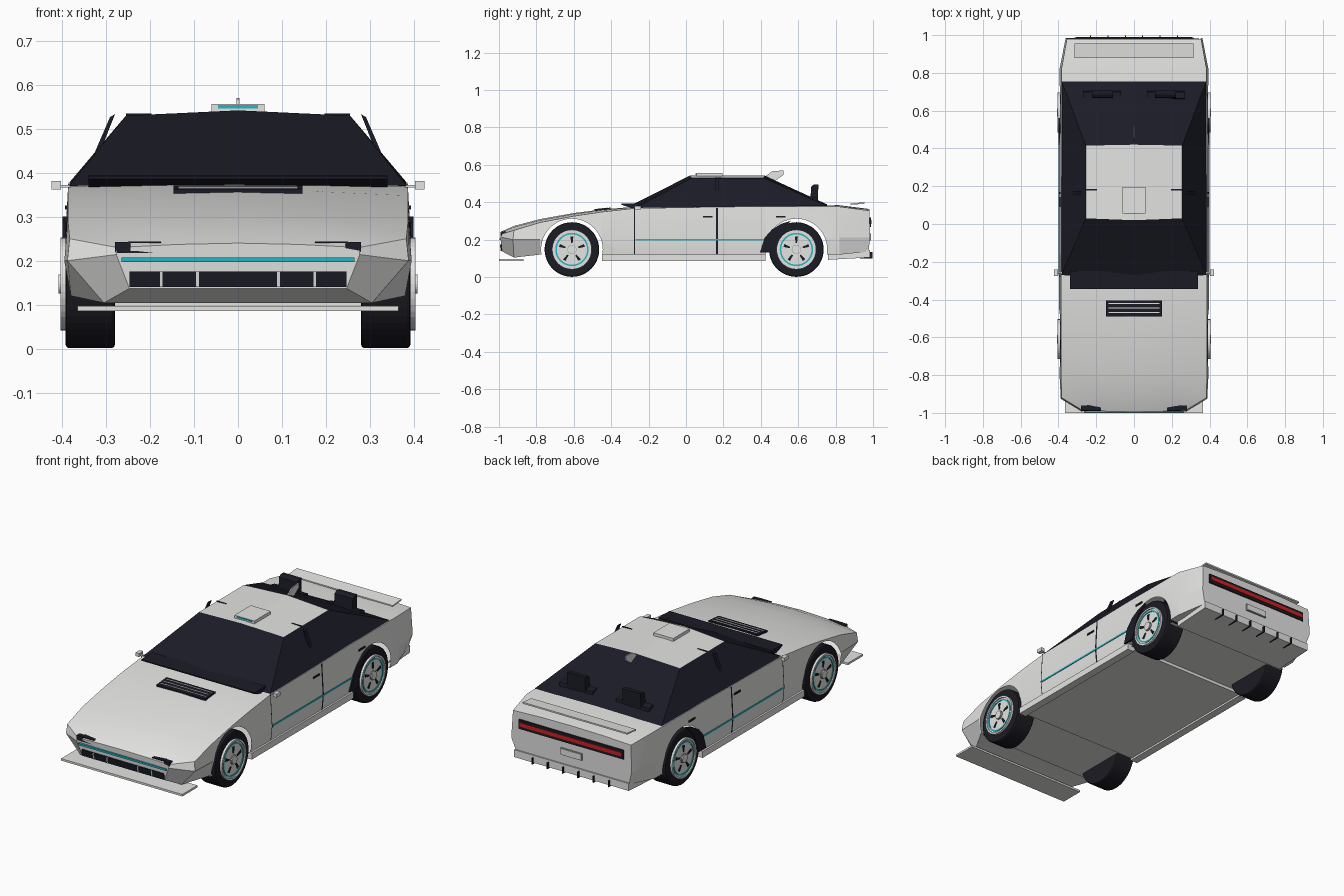
import bpy, bmesh, math
from mathutils import Matrix, Vector

if "Cube" in bpy.data.objects:
    bpy.data.objects.remove(bpy.data.objects["Cube"])


def material(name, rgb):
    m = bpy.data.materials.new(name)
    m.diffuse_color = (*rgb, 1)
    m.use_nodes = True
    m.node_tree.nodes["Principled BSDF"].inputs["Base Color"].default_value = m.diffuse_color
    return m


SILVER = material("silver", (0.78, 0.78, 0.77))
DARK = material("dark_glass", (0.011, 0.011, 0.02))
TYRE = material("tyre_black", (0.011, 0.011, 0.017))
TEAL = material("teal", (0.02, 0.46, 0.56))
RED = material("red", (0.62, 0.015, 0.015))
GREY = material("mid_grey", (0.42, 0.42, 0.42))


def add(name, verts, faces, *mats):
    me = bpy.data.meshes.new(name)
    me.from_pydata([tuple(v) for v in verts], [], faces)
    bm = bmesh.new()
    bm.from_mesh(me)
    bmesh.ops.recalc_face_normals(bm, faces=bm.faces)
    bm.to_mesh(me)
    bm.free()
    for m in mats:
        me.materials.append(m)
    ob = bpy.data.objects.new(name, me)
    bpy.context.collection.objects.link(ob)
    return ob


def prism(name, mat, pts, x0, x1):
    """Extrude a (y, z) outline from x0 to x1."""
    n = len(pts)
    verts = [(x, y, z) for x in (x0, x1) for y, z in pts]
    faces = [tuple(range(n)), tuple(range(n, 2 * n))]
    faces += [(i, (i + 1) % n, n + (i + 1) % n, n + i) for i in range(n)]
    return add(name, verts, faces, mat)


def box(name, mat, x, y, z):
    return prism(name, mat, [(y[0], z[0]), (y[1], z[0]), (y[1], z[1]), (y[0], z[1])], *x)


def disc(name, mat, y, z, r, x0, x1, n=40):
    pts = [(y + r * math.cos(2 * math.pi * i / n), z + r * math.sin(2 * math.pi * i / n)) for i in range(n)]
    return prism(name, mat, pts, x0, x1)


def ring(name, mat, y, z, r0, r1, x0, x1, n=40):
    verts, faces = [], []
    for i in range(n):
        a = 2 * math.pi * i / n
        for r, x in ((r0, x0), (r1, x0), (r1, x1), (r0, x1)):
            verts.append((x, y + r * math.cos(a), z + r * math.sin(a)))
        for k in range(4):
            j = (i + 1) % n
            faces.append((4 * i + k, 4 * i + (k + 1) % 4, 4 * j + (k + 1) % 4, 4 * j + k))
    return add(name, verts, faces, mat)


def mirrored(ob):
    me = ob.data.copy()
    me.transform(Matrix.Scale(-1, 4, (1, 0, 0)))
    me.flip_normals()
    bpy.context.collection.objects.link(bpy.data.objects.new(ob.name + "_left", me))


# Body shell: half sections of sill, crease, belt, half-width top, centre
stations = [
    [(.247, -.983, .137), (.277, -.993, .214), (.275, -.985, .23), (.14, -.992, .237), (0, -.995, .24)],
    [(.305, -.92, .104), (.388, -.925, .2), (.383, -.92, .25), (.19, -.92, .267), (0, -.92, .273)],
    [(.38, -.78, .12), (.395, -.78, .2), (.387, -.78, .292), (.19, -.78, .304), (0, -.78, .31)],
    [(.385, -.6, .12), (.396, -.6, .2), (.387, -.6, .326), (.19, -.6, .337), (0, -.6, .342)],
    [(.387, -.45, .12), (.396, -.45, .2), (.387, -.45, .348), (.19, -.45, .357), (0, -.45, .361)],
    [(.388, -.27, .12), (.396, -.27, .2), (.386, -.27, .368), (.19, -.27, .374), (0, -.27, .376)],
    [(.388, .42, .12), (.396, .42, .2), (.386, .42, .378), (.19, .42, .38), (0, .42, .38)],
    [(.385, .82, .12), (.394, .82, .21), (.384, .82, .376), (.19, .82, .382), (0, .82, .384)],
    [(.34, .975, .135), (.362, .985, .21), (.355, .98, .355), (.18, .98, .362), (0, .98, .364)],
]
verts, faces = [], []
for s in stations:
    verts += s + [(-x, y, z) for x, y, z in reversed(s[:-1])]
for i in range(len(stations) - 1):
    for k in range(9):
        a, b = i * 9 + k, i * 9 + (k + 1) % 9
        faces.append((a, b, b + 9, a + 9))
last = 9 * (len(stations) - 1)
faces += [tuple(range(9)), tuple(range(last, last + 9))]
body = add("body_shell", verts, faces, SILVER)

# Wheel arches cut through the sides, without liners
AXLES, WZ, ARCH = (-.61, .59), .147, .165
for y in AXLES:
    cutter = disc("arch_cutter", SILVER, y, WZ, ARCH, -.6, .6, 48)
    cutter.hide_render = True
    mod = body.modifiers.new("arch", "BOOLEAN")
    mod.operation, mod.solver, mod.object = "DIFFERENCE", "EXACT", cutter
bpy.context.view_layer.update()
cut = bpy.data.meshes.new_from_object(body.evaluated_get(bpy.context.evaluated_depsgraph_get()))
body.modifiers.clear()
body.data = cut
for ob in [o for o in bpy.data.objects if o.name.startswith("arch_cutter")]:
    bpy.data.objects.remove(ob)
bm = bmesh.new()
bm.from_mesh(cut)
liner = [f for f in bm.faces if any(
    all(abs(math.hypot(v.co.y - y, v.co.z - WZ) - ARCH) < .002 for v in f.verts) for y in AXLES)
    and abs(f.normal.x) < .3]
bmesh.ops.delete(bm, geom=liner, context="FACES")
for f in bm.faces:
    f.smooth = True
bm.to_mesh(cut)
bm.free()
cut.set_sharp_from_angle(angle=math.radians(14))

# Underside: flat panels over the arch openings and between the sills
for y in AXLES:
    add("floor_panel", [(sx * .375, y + sy * .164, .11) for sx, sy in ((-1, -1), (1, -1), (1, 1), (-1, 1))],
        [(0, 1, 2, 3)], SILVER)
box("centre_floor", SILVER, (-.36, .36), (-.445, .424), (.095, .12))

# Greenhouse: dark glass with a silver roof panel
rows = [((.384, -.27, .37), (0, -.30, .38)), ((.255, .03, .53), (0, .02, .542)),
        ((.255, .415, .53), (0, .42, .542)), ((.382, .755, .38), (0, .755, .388))]
verts = [p for e, c in rows for p in (e, c, (-e[0], e[1], e[2]))]
faces = [(3 * i + k, 3 * i + k + 1, 3 * i + k + 4, 3 * i + k + 3) for i in range(3) for k in (0, 1)]
faces += [(0, 3, 6, 9), (2, 5, 8, 11), (0, 1, 2, 11, 10, 9)]
cabin = add("cabin", verts, faces, DARK, SILVER)
for p in cabin.data.polygons:
    p.material_index = 1 if p.normal.z > .96 else 0
prism("cowl", DARK, [(-.345, .386), (-.345, .393), (-.25, .395), (-.25, .375), (-.29, .368)], -.34, .34)

# Roof hatch, antenna fin, rear deck lip
box("roof_hatch", SILVER, (-.06, .06), (.055, .195), (.54, .556))
box("roof_hatch_light", TEAL, (-.045, .045), (.052, .056), (.546, .554))
prism("antenna_fin", SILVER, [(.42, .535), (.46, .565), (.52, .57), (.52, .545), (.47, .51)], -.003, .003)
prism("deck_lip", SILVER, [(.88, .386), (.88, .393), (.955, .4), (.955, .392)], -.315, .315)

# Bonnet vent
prism("bonnet_vent", DARK, [(-.49, .352), (-.49, .363), (-.405, .371), (-.405, .355)], -.147, .147)
for i in range(3):
    y = -.472 + .024 * i
    box("vent_slat", SILVER, (-.135, .135), (y, y + .005), (.36, .3665 + .002 * i))

# Nose: grille, light bar, splitter
prism("grille", DARK, [(-.98, .14), (-.988, .14), (-.993, .175), (-.985, .175)], -.247, .247)
for x in (-.175, -.092, .092, .175):
    prism("grille_bar", SILVER, [(-.985, .14), (-.991, .14), (-.996, .175), (-.985, .175)], x - .003, x + .003)
box("front_light_bar", TEAL, (-.265, .265), (-.998, -.985), (.197, .207))
box("splitter", SILVER, (-.365, .365), (-1, -.87), (.086, .097))

# Tail: lamp strip, plate, diffuser and fins
box("tail_strip", DARK, (-.315, .315), (.97, .988), (.268, .318))
box("tail_lamp", RED, (-.307, .307), (.98, .991), (.283, .304))
box("rear_plate", GREY, (-.065, .065), (.975, .988), (.195, .232))
box("rear_plate_face", SILVER, (-.062, .062), (.98, .99), (.198, .229))
prism("diffuser", SILVER, [(.76, .092), (.76, .122), (.985, .145), (.985, .105)], -.345, .345)
for i in range(6):
    x = -.23 + .092 * i
    box("diffuser_fin", DARK, (x - .0025, x + .0025), (.93, .997), (.099, .133))


def side_strip(name, mat, y, w):
    """Thin panel gap that follows the body side."""
    prof = [(.39, .12), (.398, .2), (.388, .37)]
    v = [(x, y + s * w / 2, z) for x, z in prof for s in (-1, 1)]
    return add(name, v, [(0, 1, 3, 2), (2, 3, 5, 4)], mat)


# Parts made on the right and mirrored to the left
pair = []
for x0, x1, z0, z1, y1 in ((.245, .28, .217, .243, -.962), (.175, .25, .24, .244, -.95), (.16, .25, .217, .222, -.97)):
    pair.append(prism("headlight", DARK, [(-.989, z0), (-.987, z1), (y1, z1), (y1, z0)], x0, x1))
pair.append(box("sill", SILVER, (.355, .398), (-.45, .425), (.085, .12)))
pair.append(side_strip("door_gap_front", DARK, -.275, .005))
pair.append(side_strip("door_gap_rear", DARK, .165, .01))
pair.append(box("side_stripe", TEAL, (.39, .3985), (-.27, .42), (.195, .204)))
for y in (.09, .48):
    pair.append(box("door_handle", DARK, (.38, .394), (y, y + .052), (.317, .326)))
pair.append(prism("side_intake", DARK, [(.395, .13), (.42, .21), (.46, .255), (.51, .285), (.56, .3),
                                        (.5, .24), (.46, .13)], .385, .399))

# Roof panel gaps
pair.append(prism("roof_gap", DARK, [(.178, .525), (.178, .5345), (.184, .5345), (.184, .525)], .197, .255))

# Sloped door pillar blade
pillar = [(.338, .386), (.352, .386), (.291, .527), (.28, .533)]
v = [(x, y, z) for y in (.155, .175) for x, z in pillar]
pair.append(add("pillar_blade", v, [(0, 1, 2, 3), (4, 5, 6, 7)] +
                [(i, (i + 1) % 4, 4 + (i + 1) % 4, 4 + i) for i in range(4)], DARK))

# Wing mirror
pair.append(box("mirror_stalk", SILVER, (.37, .405), (-.262, -.254), (.366, .372)))
pair.append(box("mirror", SILVER, (.403, .424), (-.275, -.24), (.362, .381)))

# Rear deck pods
pair.append(prism("pod_base", DARK, [(.66, .41), (.665, .432), (.7, .425), (.705, .4)], .07, .27))
pair.append(prism("pod", DARK, [(.665, .42), (.67, .485), (.685, .495), (.708, .495), (.705, .41)], .112, .222))

# Wheels
for y in AXLES:
    tyre = disc("tyre", TYRE, y, WZ, .146, .28, .392, 48)
    bev = tyre.modifiers.new("edge", "BEVEL")
    bev.width, bev.segments, bev.angle_limit = .008, 2, math.radians(50)
    bpy.context.view_layer.update()
    tyre.data = bpy.data.meshes.new_from_object(tyre.evaluated_get(bpy.context.evaluated_depsgraph_get()))
    tyre.modifiers.clear()
    pair.append(tyre)
    pair.append(disc("rim", SILVER, y, WZ, .106, .37, .398))
    pair.append(ring("rim_lip", SILVER, y, WZ, .096, .106, .39, .404))
    pair.append(ring("rim_glow", TEAL, y, WZ, .081, .089, .39, .401))
    pair.append(disc("hub", GREY, y, WZ, .025, .39, .403, 20))
    pair.append(disc("hub_cap", SILVER, y, WZ, .022, .39, .408, 20))
    for i in range(5):
        a = math.radians(18 + 72 * i)
        u, w = Vector((math.cos(a), math.sin(a))), Vector((-math.sin(a), math.cos(a)))
        c = Vector((y, WZ))
        pts = [c + u * r + w * s for r, s in ((.036, -.004), (.07, -.008), (.07, .008), (.036, .004))]
        pair.append(prism("rim_slot", TYRE, [tuple(p) for p in pts], .392, .401))

for ob in pair:
    mirrored(ob)
